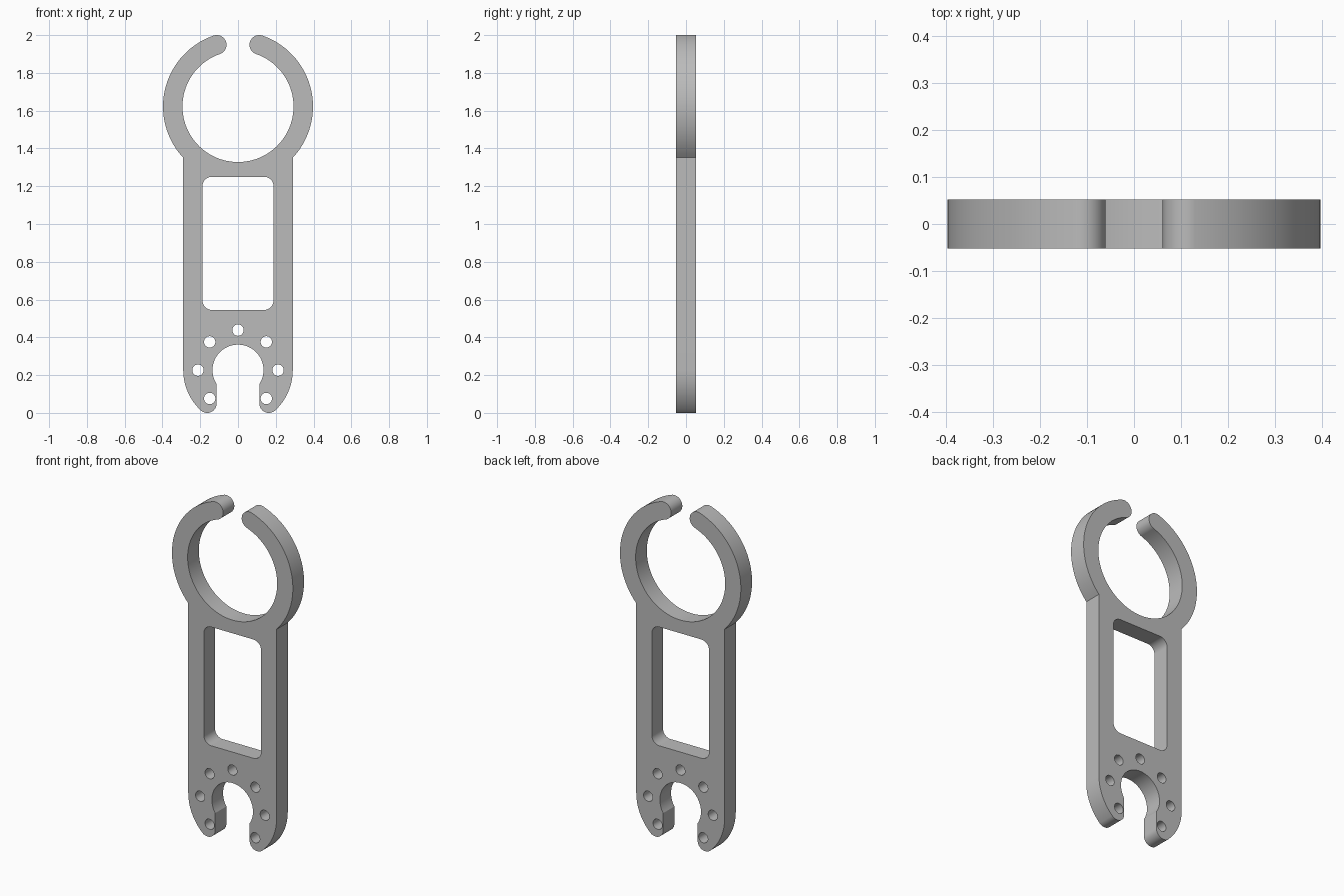
import bpy
import bmesh
from math import acos, atan2, ceil, cos, hypot, pi, radians, sin, sqrt

cube = bpy.data.objects.get("Cube")
if cube:
    bpy.data.objects.remove(cube, do_unlink=True)

# Main dimensions
THICK = 0.105
BODY = 0.29                                      # half width of the body
RING_Z, RING_OUT, RING_IN = 1.622, 0.397, 0.294
TIP_X, TIP_Z, TIP_R = 0.163, 0.05, 0.05          # rounded ends of the lower jaw
SOCKET_R = 0.135
SOCKET_Z = TIP_Z + sqrt((BODY - TIP_R) ** 2 - TIP_X ** 2)


def arc(cx, cz, r, start, end):
    """Points on an arc, about one every four degrees."""
    n = max(2, ceil(abs(end - start) / radians(4)))
    return [(cx + r * cos(start + (end - start) * i / n),
             cz + r * sin(start + (end - start) * i / n)) for i in range(n + 1)]


def clean(points):
    """Drop repeated neighbours."""
    out = []
    for p in points:
        if not out or hypot(p[0] - out[-1][0], p[1] - out[-1][1]) > 1e-4:
            out.append(p)
    return out


def add_loop(curve, points):
    spline = curve.splines.new('POLY')
    spline.points.add(len(points) - 1)
    for point, (x, z) in zip(spline.points, points):
        point.co = (x, z, 0, 1)
    spline.use_cyclic_u = True


# Outline of the +x half, from socket top round the jaw and up to the ring
slot = TIP_X - TIP_R
jaw = atan2(TIP_Z - SOCKET_Z, TIP_X)
cap_r = (RING_OUT - RING_IN) / 2
cap_mid = (RING_OUT + RING_IN) / 2
gap = acos((0.061 + cap_r) / cap_mid)
half = clean(
    arc(0, SOCKET_Z, SOCKET_R, pi / 2, -acos(slot / SOCKET_R))
    + arc(TIP_X, TIP_Z, TIP_R, pi, 2 * pi + jaw)
    + arc(0, SOCKET_Z, BODY, jaw, 0)
    + arc(0, RING_Z, RING_OUT, -acos(BODY / RING_OUT), gap)
    + arc(cap_mid * cos(gap), RING_Z + cap_mid * sin(gap), cap_r, gap, gap + pi)
    + arc(0, RING_Z, RING_IN, gap, -pi / 2))
outline = half + [(-x, z) for x, z in half[-2:0:-1]]

curve = bpy.data.curves.new("bracket_profile", 'CURVE')
curve.dimensions = '2D'
curve.fill_mode = 'BOTH'
curve.extrude = THICK / 2
add_loop(curve, outline)

# Rounded rectangular window
wx, low, high, wr = 0.188, 0.545, 1.25, 0.05
window = []
for i, (x, z) in enumerate([(wx - wr, high - wr), (wr - wx, high - wr),
                            (wr - wx, low + wr), (wx - wr, low + wr)]):
    window += arc(x, z, wr, i * pi / 2, (i + 1) * pi / 2)
add_loop(curve, clean(window))

# Screw holes around the socket
for deg in (-45, 0, 45, 90, 135, 180, 225):
    a = radians(deg)
    hole = arc(0.212 * cos(a), SOCKET_Z + 0.212 * sin(a), 0.03, 0, 2 * pi)
    add_loop(curve, hole[:-1])

# Turn the profile into an upright solid plate
bracket = bpy.data.objects.new("clip_bracket", curve)
bpy.context.collection.objects.link(bracket)
bpy.ops.object.select_all(action='DESELECT')
bracket.select_set(True)
bpy.context.view_layer.objects.active = bracket
bracket.rotation_euler.x = pi / 2
bpy.ops.object.convert(target='MESH')
bracket = bpy.context.object
bpy.ops.object.transform_apply(location=False, rotation=True, scale=False)

bm = bmesh.new()
bm.from_mesh(bracket.data)
bmesh.ops.remove_doubles(bm, verts=bm.verts, dist=1e-5)
bmesh.ops.recalc_face_normals(bm, faces=bm.faces)
bm.to_mesh(bracket.data)
bm.free()
bpy.ops.object.shade_smooth_by_angle(angle=radians(30))

# Plain grey
grey = bpy.data.materials.new("light_grey")
grey.use_nodes = True
colour = (0.5, 0.5, 0.5, 1)
grey.diffuse_color = colour
grey.node_tree.nodes["Principled BSDF"].inputs["Base Color"].default_value = colour
bracket.data.materials.clear()
bracket.data.materials.append(grey)
